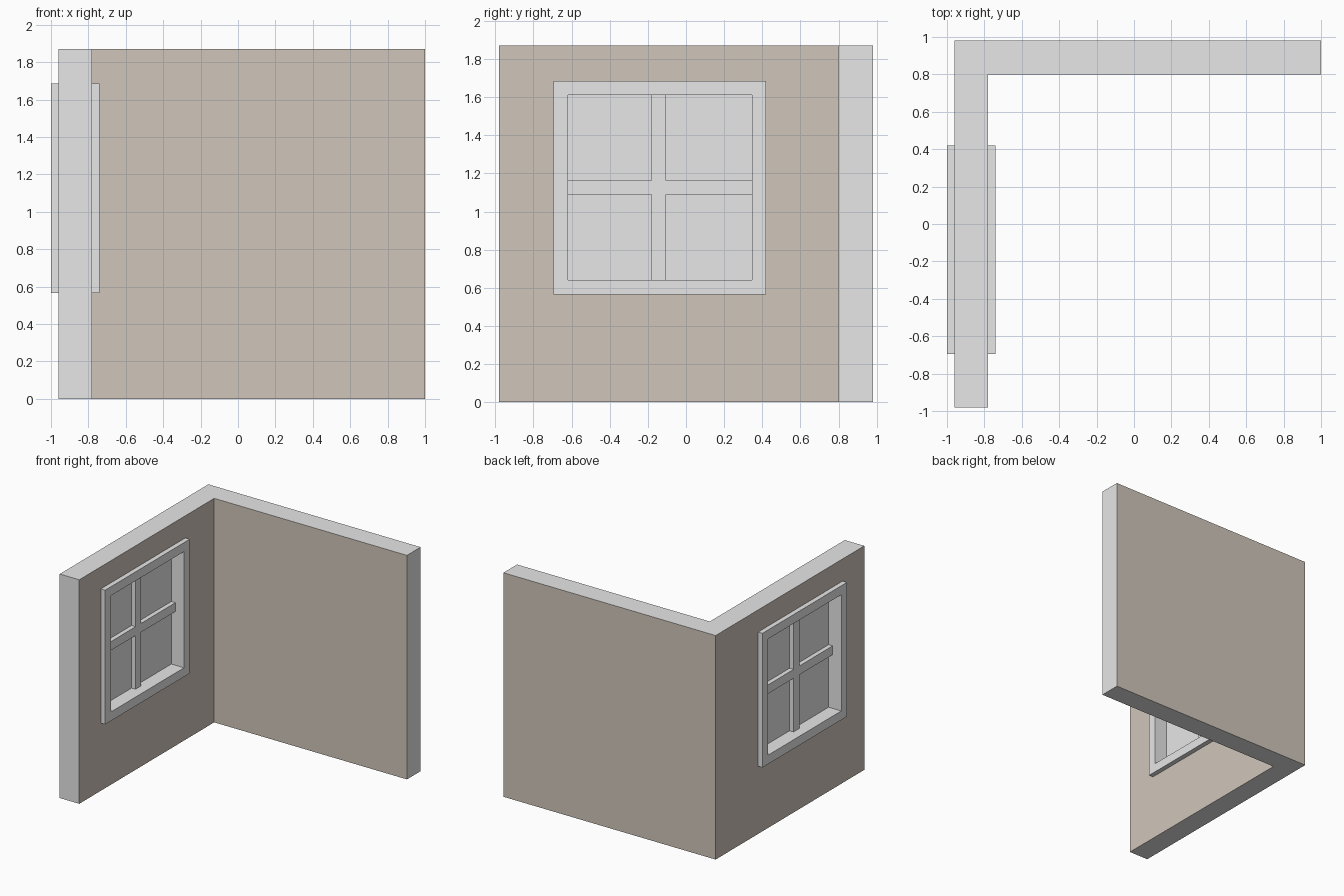
import bpy, bmesh

if "Cube" in bpy.data.objects:
    bpy.data.objects.remove(bpy.data.objects["Cube"])


def material(name, rgb):
    m = bpy.data.materials.new(name)
    m.diffuse_color = (*rgb, 1)
    m.use_nodes = True
    m.node_tree.nodes["Principled BSDF"].inputs["Base Color"].default_value = m.diffuse_color
    return m


PLASTER = material("tan plaster", (0.633, 0.566, 0.495))
GREY = material("light grey", (0.8, 0.8, 0.8))


def prism(name, points, offset, mats):
    """Extrude a closed outline of 3D points along an offset."""
    bm = bmesh.new()
    face = bm.faces.new([bm.verts.new(p) for p in points])
    new = bmesh.ops.extrude_face_region(bm, geom=[face], use_keep_orig=True)["geom"]
    bmesh.ops.translate(bm, vec=offset, verts=[v for v in new if isinstance(v, bmesh.types.BMVert)])
    return finish(name, bm, mats)


def finish(name, bm, mats):
    bmesh.ops.recalc_face_normals(bm, faces=bm.faces)
    me = bpy.data.meshes.new(name)
    bm.to_mesh(me)
    bm.free()
    for m in mats:
        me.materials.append(m)
    ob = bpy.data.objects.new(name, me)
    bpy.context.collection.objects.link(ob)
    return ob


def rect(x, y0, y1, z0, z1):
    return [(x, y0, z0), (x, y1, z0), (x, y1, z1), (x, y0, z1)]


H = 1.87                                  # wall height
FRAME = (-0.695, 0.42, 0.565, 1.685)      # outer frame y0, y1, z0, z1
HOLE = (-0.62, 0.345, 0.64, 1.61)         # frame opening
MID = -0.87                               # centre of the wall thickness

# L-shaped corner walls: plaster sides, grey top, bottom and end caps
outline = [(-0.96, -0.98), (-0.78, -0.98), (-0.78, 0.80),
           (1.0, 0.80), (1.0, 0.98), (-0.96, 0.98)]
walls = prism("corner_walls", [(x, y, 0) for x, y in outline], (0, 0, H), [PLASTER, GREY])
for p in walls.data.polygons:
    c, n = p.center, p.normal
    cap = abs(n.z) > 0.5 or c.x > 0.99 or c.y < -0.97
    p.material_index = 1 if cap else 0

# Window hole through the left wall, hidden behind the frame
inset = 0.03
cutter = prism("window_cutter",
               rect(-1.1, FRAME[0] + inset, FRAME[1] - inset, FRAME[2] + inset, FRAME[3] - inset),
               (0.5, 0, 0), [PLASTER])
cutter.hide_render = True
cutter.hide_set(True)
cut = walls.modifiers.new("window hole", 'BOOLEAN')
cut.operation = 'DIFFERENCE'
cut.solver = 'EXACT'
cut.object = cutter

# Window frame: one square ring standing out on both sides
bm = bmesh.new()
loops = [[bm.verts.new(p) for p in rect(x, *r)]
         for x, r in ((-1.0, FRAME), (-0.74, FRAME), (-0.74, HOLE), (-1.0, HOLE))]
for a, b in zip(loops, loops[1:] + loops[:1]):
    for i in range(4):
        j = (i + 1) % 4
        bm.faces.new((a[i], a[j], b[j], b[i]))
finish("window_frame", bm, [GREY])

# Cross-shaped glazing bars
y0, y1, z0, z1 = HOLE
ya, yb, za, zb = -0.18, -0.105, 1.088, 1.162
cross = [(ya, z0), (yb, z0), (yb, za), (y1, za), (y1, zb), (yb, zb),
         (yb, z1), (ya, z1), (ya, zb), (y0, zb), (y0, za), (ya, za)]
prism("glazing_bars", [(MID - 0.05, y, z) for y, z in cross], (0.1, 0, 0), [GREY])

# Window pane
prism("window_pane", rect(MID - 0.013, *HOLE), (0.026, 0, 0), [GREY])
